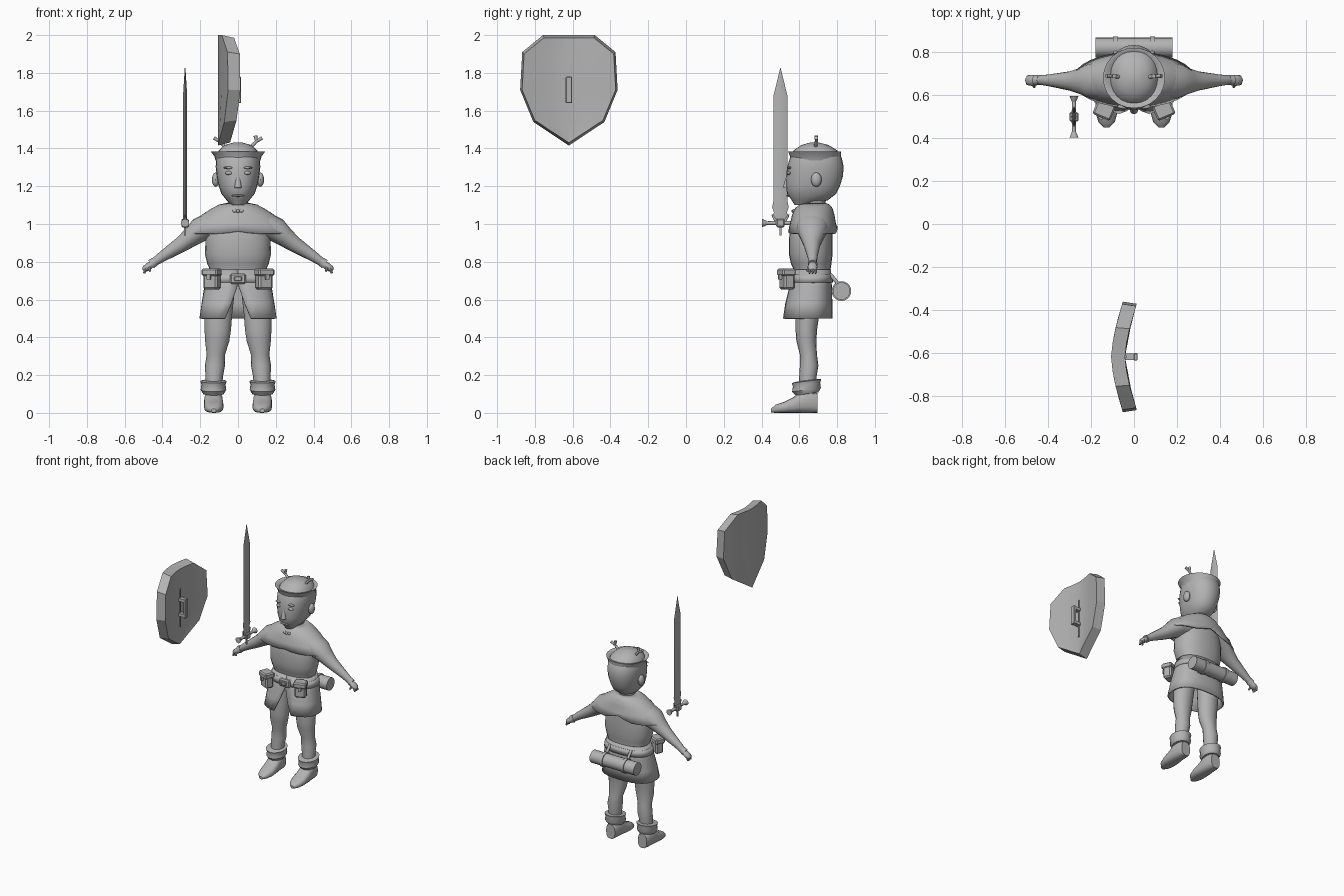
import bpy, bmesh, math
from mathutils import Vector, Matrix

cube = bpy.data.objects.get("Cube")
if cube:
    bpy.data.objects.remove(cube, do_unlink=True)

GREY = (0.45, 0.45, 0.45, 1)
grey = bpy.data.materials.new("plain grey")
grey.use_nodes = True
grey.diffuse_color = GREY
grey.node_tree.nodes["Principled BSDF"].inputs["Base Color"].default_value = GREY


def finish(name, bm, mirror=False, thick=0, angle=40):
    bmesh.ops.recalc_face_normals(bm, faces=bm.faces)
    mesh = bpy.data.meshes.new(name)
    bm.to_mesh(mesh)
    bm.free()
    mesh.materials.append(grey)
    ob = bpy.data.objects.new(name, mesh)
    bpy.context.collection.objects.link(ob)
    if thick:
        mod = ob.modifiers.new("Thickness", 'SOLIDIFY')
        mod.thickness = thick
        mod.offset = -1
    if mirror:
        ob.modifiers.new("Mirror", 'MIRROR').use_mirror_merge = False
    bpy.ops.object.select_all(action='DESELECT')
    ob.select_set(True)
    bpy.context.view_layer.objects.active = ob
    bpy.ops.object.shade_smooth_by_angle(angle=math.radians(angle))
    return ob


def loft(name, rings, u=(1, 0, 0), v=(0, 1, 0), sides=20, power=2, cap=True,
         mirror=False, thick=0, gaps=None, hem=None):
    """Skin elliptical rings (x, y, z, u radius, v radius); gaps open the front."""
    u, v = Vector(u), Vector(v)
    bm = bmesh.new()
    rows = []
    for i, (x, y, z, ru, rv) in enumerate(rings):
        g = gaps[i] if gaps else 0
        row = []
        for k in range(sides + bool(gaps)):
            a = -math.pi / 2 + g + (math.tau - 2 * g) * k / sides
            c, s = math.cos(a), math.sin(a)
            c = math.copysign(abs(c) ** (2 / power), c)
            s = math.copysign(abs(s) ** (2 / power), s)
            row.append(bm.verts.new(Vector((x, y, z)) + u * ru * c + v * rv * s))
        rows.append(row)
    for a, b in zip(rows, rows[1:]):
        for k in range(sides):
            j = k + 1 if gaps else (k + 1) % sides
            bm.faces.new((a[k], a[j], b[j], b[k]))
    if cap:
        bm.faces.new(rows[0])
        bm.faces.new(rows[-1])
    if hem:
        for vert in rows[0]:
            vert.co.z += hem(vert.co)
    return finish(name, bm, mirror, thick)


def stack(name, rings, **kw):
    """Loft upright from (z, half width, front y, back y)."""
    return loft(name, [(0, (f + b) / 2, z, r, (b - f) / 2) for z, r, f, b in rings], **kw)


def rod(name, a, b, r1, r2=None, sides=10, mirror=False):
    a, b = Vector(a), Vector(b)
    m = Matrix.Translation((a + b) / 2) @ (b - a).to_track_quat('Z', 'Y').to_matrix().to_4x4()
    bm = bmesh.new()
    bmesh.ops.create_cone(bm, cap_ends=True, segments=sides, radius1=r1,
                          radius2=r1 if r2 is None else r2, depth=(b - a).length, matrix=m)
    return finish(name, bm, mirror)


def ball(name, at, size, mirror=False):
    bm = bmesh.new()
    m = Matrix.Translation(at) @ Matrix.Diagonal((*size, 1))
    bmesh.ops.create_uvsphere(bm, u_segments=12, v_segments=8, radius=1, matrix=m)
    return finish(name, bm, mirror)


def box(name, at, size, turn=0, mirror=False, bevel=0):
    bm = bmesh.new()
    m = Matrix.Translation(at) @ Matrix.Rotation(turn, 4, 'Z') @ Matrix.Diagonal((*size, 1))
    bmesh.ops.create_cube(bm, size=1, matrix=m)
    if bevel:
        bmesh.ops.bevel(bm, geom=bm.edges[:], offset=bevel, segments=1, affect='EDGES')
    return finish(name, bm, mirror, angle=30)


# Head and face
stack("head", [(1.10, .03, .575, .64), (1.125, .06, .56, .75), (1.16, .088, .535, .795),
               (1.2, .102, .53, .815), (1.25, .112, .53, .83), (1.3, .118, .535, .835),
               (1.35, .117, .55, .825), (1.39, .102, .57, .80), (1.418, .07, .61, .755),
               (1.432, .02, .66, .7)], sides=24, power=2.2)
loft("neck", [(0, .685, 1.05, .06, .06), (0, .68, 1.16, .05, .055)])
rod("nose", (0, .543, 1.27), (0, .532, 1.19), .007, .02)
ball("eye", (.047, .546, 1.27), (.022, .012, .01), True)
ball("brow", (.047, .548, 1.298), (.03, .012, .007), True)
ball("mouth", (0, .541, 1.15), (.034, .01, .006))
ball("ear", (.118, .69, 1.235), (.02, .028, .038), True)

# Cap with upturned brim and forked horns
stack("cap_brim", [(1.335, .118, .555, .818), (1.36, .126, .55, .82), (1.385, .145, .54, .822),
                   (1.383, .132, .555, .808), (1.36, .1, .585, .78)], sides=24, cap=False)
rod("horn_stem", (.06, .685, 1.4), (.1, .69, 1.44), .01, .008, mirror=True)
rod("horn_inner_tip", (.098, .69, 1.435), (.092, .69, 1.468), .007, .01, mirror=True)
rod("horn_outer_tip", (.098, .69, 1.437), (.128, .69, 1.456), .007, .01, mirror=True)

# Tunic, mantle and skirt
stack("tunic", [(.68, .155, .57, .768), (.76, .15, .57, .765), (.79, .163, .555, .77),
                (.84, .175, .545, .776), (.92, .172, .545, .776), (1.0, .155, .555, .775),
                (1.06, .11, .59, .765), (1.09, .06, .62, .74)], power=2.3, sides=24)
loft("mantle", [(0, .672, .95, .288, .131), (0, .672, 1.0, .242, .122), (0, .674, 1.05, .19, .112),
                (0, .677, 1.085, .135, .098), (0, .68, 1.103, .1, .08), (0, .683, 1.112, .055, .055)],
     sides=32, cap=False, thick=.008,
     hem=lambda p: max(0, .035 - abs(p.x) * .35) if p.y > .67 else max(0, .012 - abs(p.x) * .15))
ball("clasp_knot", (0, .568, 1.068), (.009, .01, .009))
ball("clasp_loop", (.018, .572, 1.07), (.012, .008, .01), True)
loft("skirt", [(0, .643, .5, .205, .133), (0, .65, .58, .193, .125), (0, .66, .67, .178, .112),
               (0, .668, .76, .16, .1)], sides=28, power=2.5, cap=False, thick=.01,
     gaps=[.26, .12, .01, 0])

# Belt, buckle, pouches and bedroll
loft("belt", [(0, .664, .69, .18, .114), (0, .666, .735, .172, .11)],
     sides=28, power=2.4, cap=False, thick=.012)
box("buckle", (0, .548, .71), (.085, .022, .055), bevel=.008)
box("buckle_centre", (0, .538, .71), (.04, .02, .025), bevel=.004)
box("pouch", (.138, .535, .705), (.08, .06, .105), .4, True, .01)
box("pouch_flap", (.139, .532, .745), (.09, .075, .04), .4, True, .008)
box("pouch_toggle", (.155, .497, .72), (.02, .016, .025), .4, True)
rod("bedroll", (-.18, .823, .645), (.18, .823, .645), .046, sides=20)
rod("bedroll_strap", (.075, .823, .645), (.098, .823, .645), .052, sides=20, mirror=True)
rod("bedroll_hanger", (.086, .8, .69), (.086, .762, .735), .01, mirror=True)

# Arms and hands
slope = (.57, 0, .82)
loft("arm", [(.11, .67, 1.0, .09, .08), (.2, .668, .97, .083, .066), (.25, .667, .93, .062, .052),
             (.3, .667, .892, .045, .042), (.4, .67, .828, .027, .028), (.455, .672, .79, .02, .02)],
     u=(0, 1, 0), v=slope, sides=16, mirror=True)
loft("sleeve_cuff", [(.44, .671, .801, .023, .024), (.46, .671, .787, .025, .026)],
     u=(0, 1, 0), v=slope, sides=14, mirror=True)
loft("hand", [(.45, .67, .793, .016, .016), (.472, .67, .776, .026, .02),
              (.493, .67, .762, .024, .017), (.503, .67, .755, .012, .008)],
     u=(0, 1, 0), v=slope, sides=12, mirror=True)
for i in range(3):
    y = .654 + i * .016
    rod(f"finger_{i + 1}", (.488, y, .768), (.497, y, .738), .009, .006, 8, True)
rod("thumb", (.472, .655, .775), (.465, .64, .75), .009, .006, 8, True)

# Legs and boots
loft("leg", [(.13, .645, .1, .045, .045), (.126, .645, .19, .046, .046), (.122, .652, .25, .053, .049),
             (.117, .648, .31, .049, .045), (.11, .637, .38, .064, .053), (.107, .637, .44, .07, .057),
             (.105, .642, .52, .074, .063), (.1, .65, .62, .08, .07)], sides=16, mirror=True)
loft("boot_cuff", [(.13, .64, .1, .054, .06), (.13, .638, .122, .068, .076), (.13, .638, .15, .064, .072),
                   (.13, .638, .168, .07, .078), (.13, .64, .172, .05, .055)],
     v=(0, 1, .13), sides=16, mirror=True)
loft("boot", [(.128, .45, .012, .012, .01), (.128, .475, .022, .038, .022), (.128, .52, .029, .051, .029),
              (.129, .57, .042, .052, .042), (.13, .61, .058, .05, .058), (.13, .66, .06, .047, .06),
              (.13, .695, .052, .036, .052)], v=(0, 0, 1), sides=16, power=2.6, mirror=True)

# Sword
SX, SY = -.28, .5
loft("sword_blade", [(SX, SY, z, .011 if z < 1.7 else .002, w) for z, w in
                     ((1.0, .02), (1.04, .046), (1.06, .034), (1.09, .044), (1.12, .037),
                      (1.68, .037), (1.825, .001))], sides=4)
box("sword_guard_block", (SX, SY, 1.005), (.04, .045, .045), bevel=.006)
rod("sword_grip", (SX, SY, .94), (SX, SY, 1.0), .006)
for side, word in ((-1, "front"), (1, "back")):
    rod(f"sword_guard_{word}", (SX, SY, 1.005), (SX, SY + side * .08, 1.005), .012, .009)
    rod(f"sword_guard_{word}_end", (SX, SY + side * .07, 1.005), (SX, SY + side * .097, 1.005), .01, .022)
    rod(f"sword_prong_{word}", (SX, SY + side * .02, 1.01), (SX, SY + side * .045, 1.05), .009, .003)

# Shield: a curved plate with a smaller inner face
HY, HZ = -.62, 1.72
bm = bmesh.new()
rows = []
for z, w in ((2, .137), (1.91, .247), (1.71, .258), (1.54, .188), (1.416, .001)):
    rows.append([bm.verts.new((-.107 + .42 * abs(t * w) ** 1.5, HY + t * w, z))
                 for t in (-1, -.5, 0, .5, 1)])
for a, b in zip(rows, rows[1:]):
    for k in range(4):
        bm.faces.new((a[k], a[k + 1], b[k + 1], b[k]))
inner = bmesh.ops.extrude_face_region(bm, geom=bm.faces[:], use_keep_orig=True)["geom"]
for vert in inner:
    if isinstance(vert, bmesh.types.BMVert):
        vert.co = (vert.co.x + .065, HY + (vert.co.y - HY) * .96, HZ + (vert.co.z - HZ) * .95)
finish("shield", bm, angle=20)
box("shield_spine", (-.04, HY, 1.70), (.012, .012, .28))
box("shield_grip", (.008, HY, 1.71), (.018, .035, .14), bevel=.004)
for z in (1.655, 1.765):
    box("shield_grip_post", (-.02, HY, z), (.05, .03, .022))
